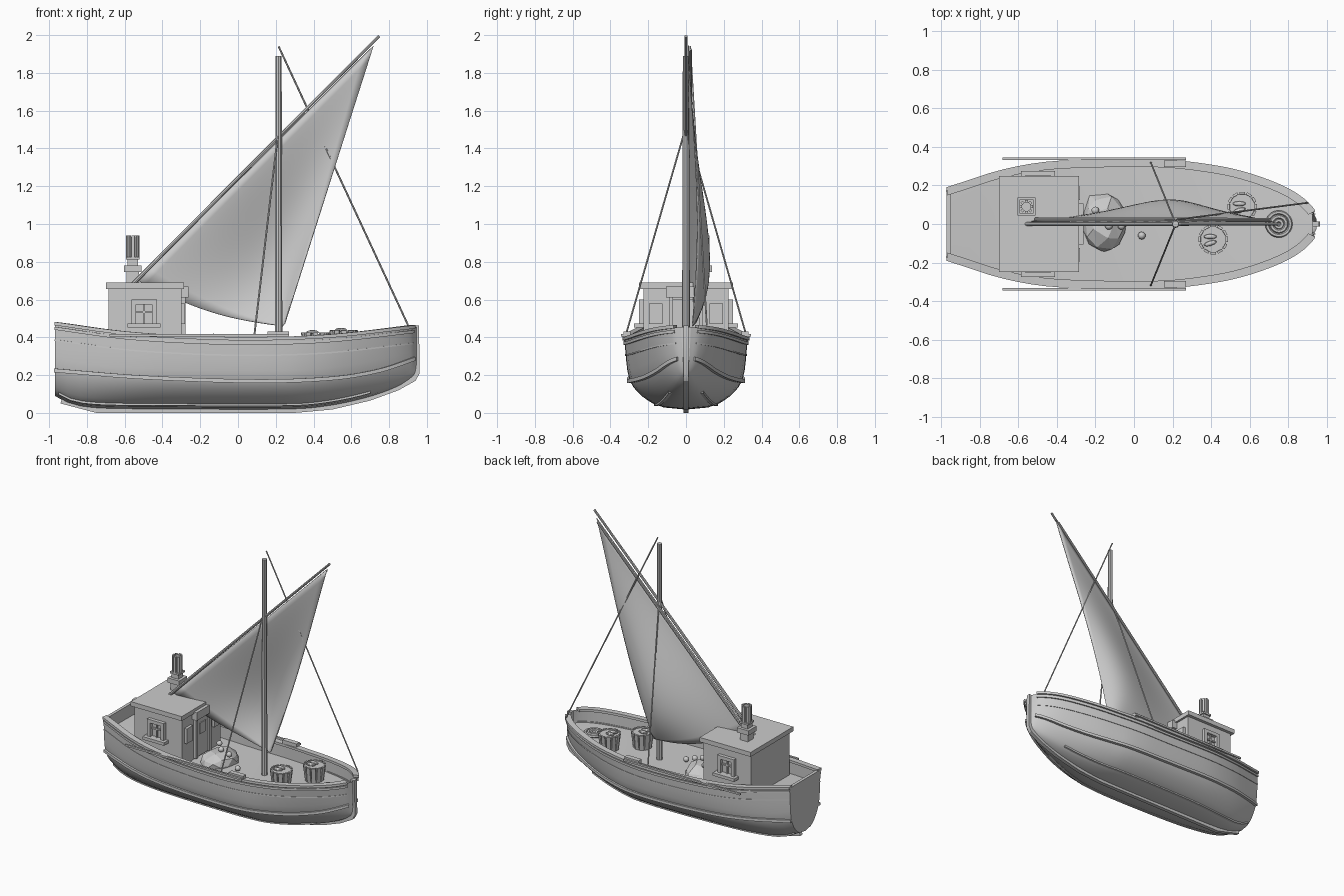
import bpy, bmesh, math, random
from mathutils import Vector, Matrix

if "Cube" in bpy.data.objects:
    bpy.data.objects.remove(bpy.data.objects["Cube"])
random.seed(4)

grey = bpy.data.materials.new("plain_grey")
grey.diffuse_color = (0.6, 0.6, 0.6, 1)
grey.use_nodes = True
grey.node_tree.nodes["Principled BSDF"].inputs["Base Color"].default_value = grey.diffuse_color

def finish(bm, name):
    bmesh.ops.recalc_face_normals(bm, faces=bm.faces)
    me = bpy.data.meshes.new(name)
    bm.to_mesh(me)
    bm.free()
    me.materials.append(grey)
    ob = bpy.data.objects.new(name, me)
    bpy.context.collection.objects.link(ob)
    return ob

def add_box(bm, x0, x1, y0, y1, z0, z1, rot=None):
    m = Matrix.Translation(((x0+x1)/2, (y0+y1)/2, (z0+z1)/2)) @ Matrix.Diagonal((x1-x0, y1-y0, z1-z0, 1))
    bmesh.ops.create_cube(bm, size=1, matrix=(rot @ m) if rot else m)

def boxes(name, items):
    bm = bmesh.new()
    for b in items:
        add_box(bm, *b)
    return finish(bm, name)

def add_tube(bm, a, b, r1, r2=None, n=8):
    a, b = Vector(a), Vector(b)
    d = b - a
    m = Matrix.Translation((a+b)/2) @ d.to_track_quat('Z', 'Y').to_matrix().to_4x4()
    bmesh.ops.create_cone(bm, cap_ends=True, segments=n, radius1=r1, radius2=r1 if r2 is None else r2, depth=d.length, matrix=m)

def tubes(name, items):
    bm = bmesh.new()
    for t in items:
        add_tube(bm, *t)
    return finish(bm, name)

def curve(*pts):
    # smooth interpolation through (x, value) points
    def slope(i):
        a, b = pts[max(i-1, 0)], pts[min(i+1, len(pts)-1)]
        return (b[1]-a[1]) / (b[0]-a[0])
    def f(x):
        i = 0
        while i < len(pts)-2 and x > pts[i+1][0]:
            i += 1
        (x0, y0), (x1, y1) = pts[i], pts[i+1]
        h = x1-x0
        t = min(max((x-x0)/h, 0), 1)
        return ((2*t**3-3*t*t+1)*y0 + (t**3-2*t*t+t)*h*slope(i) + (3*t*t-2*t**3)*y1 + (t**3-t*t)*h*slope(i+1))
    return f

# hull lines: half width, sheer, keel, rub rail height, section shape
beam = curve((-.97, .178), (-.85, .217), (-.7, .265), (-.5, .305), (-.3, .32), (0, .325), (.2, .32),
             (.45, .287), (.6, .25), (.75, .195), (.85, .14), (.92, .075), (.945, .025))
sheer = curve((-.97, .47), (-.6, .42), (-.2, .395), (.15, .39), (.5, .405), (.95, .455))
keel = curve((-.97, .09), (-.88, .045), (-.75, .025), (-.4, .02), (.3, .02), (.5, .04), (.7, .085), (.85, .14), (.945, .2))
rub = curve((-.97, .225), (-.5, .188), (.1, .168), (.5, .183), (.75, .225), (.94, .29))
shape = curve((0, 0), (.03, .36), (.13, .62), (.26, .8), (.42, .92), (.7, .975), (1, 1))

def half(x, f):
    b = min(max((x-.3)/.65, 0), 1)*.5
    return beam(x)*((1-b)*shape(f) + b*f**.8)

def stations(x0, x1, n):
    return [x0+(x1-x0)*math.sin(i/n*math.pi/2) for i in range(n+1)]

def skin(name, rows):
    bm = bmesh.new()
    g = [[bm.verts.new(p) for p in r] for r in rows]
    for a, b in zip(g, g[1:]):
        for i in range(len(a)-1):
            bm.faces.new((a[i], a[i+1], b[i+1], b[i]))
    return bm, g

XS = stations(-.97, .945, 44)
FR = [1, .85, .7, .55, .42, .33, .26, .19, .13, .08, .03, 0]
rows = []
for x in XS:
    k, s = keel(x), sheer(x)
    side = [(half(x, f), k+(s-k)*f) for f in FR]
    rows.append([(x, -y, z) for y, z in side] + [(x, y, z) for y, z in side[-2::-1]])
bm, g = skin("hull", rows)
bm.faces.new(g[0])
bm.faces.new(g[-1])
finish(bm, "hull")

# inner bulwarks and deck in one trough
rows = []
for x in stations(-.95, .925, 40):
    y, z = max(beam(x)-.022, .006), sheer(x)
    rows.append([(x, -y, z), (x, -y, z-.09), (x, 0, z-.088), (x, y, z-.09), (x, y, z)])
bm, g = skin("deck", rows)
bm.faces.new(g[0])
finish(bm, "deck_and_bulwark")
boxes("transom_top", [(-.97, -.948, -.178, .178, .44, .472)])

def rail(name, zf, out0, out1, lo, hi, x0=-.97, x1=.928, n=40):
    # rectangular strip that follows the hull on both sides
    bm = bmesh.new()
    xs = stations(x0, x1, n)
    def point(x):
        z = zf(x)
        f = min(max((z-keel(x))/(sheer(x)-keel(x)), 0), 1)
        return Vector((x, half(x, f), z))
    for s in (-1, 1):
        last = None
        for x in xs:
            p = point(x)
            t = point(min(x+.005, .94)) - point(x-.005)
            nrm = Vector((-t.y, t.x, 0)).normalized()
            ring = []
            for o, h in ((out0, lo), (out1, lo), (out1, hi), (out0, hi)):
                q = p + nrm*o
                ring.append(bm.verts.new((q.x, q.y*s, q.z+h)))
            if last:
                for i in range(4):
                    bm.faces.new((last[i], last[(i+1) % 4], ring[(i+1) % 4], ring[i]))
            else:
                bm.faces.new(ring)
            last = ring
        bm.faces.new(last)
    finish(bm, name)

rail("gunwale", sheer, -.03, .012, -.006, .012)
rail("gunwale_trim", lambda x: sheer(x)-.022, -.01, .008, -.008, .008)
rail("upper_strake", lambda x: sheer(x)-.085, -.01, .003, -.004, .004)
rail("rub_rail", rub, -.01, .016, -.01, .01)
rail("bilge_strake", lambda x: keel(x)+.025, -.01, .008, -.006, .006, -.95, .7)

# keel and stem from one outline
outline = [(.925, .462), (.958, .462), (.962, .21), (.94, .17), (.85, .12), (.7, .065), (.5, .018), (.3, 0), (-.75, 0),
           (-.94, .05), (-.93, .08), (-.7, .045), (.3, .045), (.5, .07), (.7, .12), (.85, .18), (.925, .25)]
bm = bmesh.new()
f = bm.faces.new([bm.verts.new((x, -.014, z)) for x, z in outline])
ext = bmesh.ops.extrude_face_region(bm, geom=[f])
bmesh.ops.translate(bm, vec=(0, .028, 0), verts=[v for v in ext['geom'] if isinstance(v, bmesh.types.BMVert)])
finish(bm, "keel_and_stem")

# straight fenders, cleats
boxes("side_fender", [(-.68, .27, s*.338-.007, s*.338+.007, .405, .418) for s in (-1, 1)])
boxes("gunwale_cleat", [(.155, .27, s*.312-.018, s*.312+.018, .4, .43) for s in (-1, 1)])

# cabin
boxes("cabin_body", [(-.685, -.3, -.225, .225, .3, .66)])
boxes("cabin_roof", [(-.7, -.285, -.248, .248, .657, .69)])
win = []
for s in (-1, 1):
    def w(x0, x1, z0, z1, d):
        y = sorted((s*.215, s*(.225+d)))
        win.append((x0, x1, y[0], y[1], z0, z1))
    w(-.565, -.54, .47, .6, .025)
    w(-.455, -.43, .47, .6, .025)
    w(-.54, -.455, .575, .6, .025)
    w(-.585, -.41, .452, .474, .05)
    w(-.502, -.493, .47, .58, .012)
    w(-.54, -.455, .53, .54, .012)
boxes("side_window", win)
boxes("door", [(-.31, -.29, -.07, .07, .32, .6), (-.31, -.278, -.09, -.068, .32, .62), (-.31, -.278, .068, .09, .32, .62),
               (-.31, -.262, -.105, .105, .61, .67), (-.31, -.284, -.035, .035, .48, .56)])
boxes("front_window", [(-.31, -.28, s*.16-.035, s*.16+.035, .47, .58) for s in (-1, 1)])

# chimney
CX, CY = -.557, .09
def block(r, z0, z1):
    return (CX-r, CX+r, CY-r, CY+r, z0, z1)
boxes("chimney", [block(.033, .68, .745), block(.047, .745, .78), block(.027, .78, .815), block(.036, .812, .825)])
bm = bmesh.new()
add_tube(bm, (CX, CY, .82), (CX, CY, .93), .026, .026, 8)
for i in range(8):
    r = Matrix.Translation((CX, CY, 0)) @ Matrix.Rotation(i*math.pi/4, 4, 'Z')
    add_box(bm, .022, .035, -.008, .008, .82, .94, r)
finish(bm, "chimney_pot")

# mast, yards and rigging
tubes("mast", [((.215, 0, .3), (.215, 0, 1.89), .021, .017, 10)])
tubes("yard", [((-.56, 0, .68), (.747, 0, 1.995), .011, .008, 8),
               ((-.51, .025, .7), (.705, .025, 1.925), .009, .007, 8)])
tubes("forestay", [((.215, .022, 1.94), (.9, .11, .465), .005, .005, 6)])
tubes("shroud", [((.21, s*.015, 1.465), (.087, s*.318, .415), .005, .005, 6) for s in (-1, 1)])

# billowing three-cornered sail
A, P, T = Vector((-.53, .016, .7)), Vector((.718, .016, 1.945)), Vector((.245, .035, .457))
N = 20
rows = []
for i in range(N+1):
    u = i/N
    row = []
    for j in range(N+1):
        v = j/N*.99
        p = A.lerp(P, u).lerp(T, v)
        p.y += .1*math.sin(math.pi*v**1.3)*(.35+.65*math.sin(math.pi*u))
        p.z -= .045*(1-u)**4*math.sin(math.pi*v)
        row.append(p)
    rows.append(row)
bm, g = skin("sail", rows)
sail = finish(bm, "sail")
mod = sail.modifiers.new("thickness", 'SOLIDIFY')
mod.thickness = .006

# barrels with staves and fish on top
for bx, by in ((.41, -.08), (.56, .09)):
    z = sheer(bx)-.09
    bm = bmesh.new()
    add_tube(bm, (bx, by, z), (bx, by, z+.11), .055, .07, 12)
    for i in range(12):
        r = Matrix.Translation((bx, by, z)) @ Matrix.Rotation(i*math.pi/6, 4, 'Z') @ Matrix.Translation((.062, 0, .058)) @ Matrix.Rotation(.13, 4, 'Y')
        add_box(bm, -.005, .007, -.014, .014, -.055, .06, r)
    finish(bm, "barrel")
    bm = bmesh.new()
    for k, dy in ((0, .015), (1, -.02)):
        m = Matrix.Translation((bx-.015, by+dy, z+.118)) @ Matrix.Rotation(.3*k, 4, 'Z') @ Matrix.Diagonal((.035, .013, .012, 1))
        bmesh.ops.create_uvsphere(bm, u_segments=10, v_segments=6, radius=1, matrix=m)
    finish(bm, "barrel_fish")

# coiled rope
bm = bmesh.new()
for R, z in ((.06, .352), (.038, .356), (.018, .352)):
    ring = [[(.75+(R+.011*math.cos(b))*math.cos(a), (R+.011*math.cos(b))*math.sin(a), z+.011*math.sin(b))
             for b in (k*math.pi/3 for k in range(7))] for a in (k*math.pi/10 for k in range(21))]
    g = [[bm.verts.new(p) for p in r] for r in ring]
    for a, b in zip(g, g[1:]):
        for i in range(6):
            bm.faces.new((a[i], a[i+1], b[i+1], b[i]))
bmesh.ops.remove_doubles(bm, verts=bm.verts, dist=.0005)
finish(bm, "rope_coil")

# net heap with floats
bm = bmesh.new()
bmesh.ops.create_icosphere(bm, subdivisions=2, radius=1, matrix=Matrix.Translation((-.155, .01, .305)) @ Matrix.Diagonal((.125, .155, .085, 1)))
for v in bm.verts:
    v.co += Vector([random.uniform(-.012, .012) for _ in range(3)])
finish(bm, "net_heap")
bm = bmesh.new()
for p in ((-.2, .07, .395), (-.13, -.01, .4), (-.065, -.01, .38), (.04, -.06, .325)):
    bmesh.ops.create_icosphere(bm, subdivisions=2, radius=.02, matrix=Matrix.Translation(p))
finish(bm, "net_float")

# smooth shading with sharp edges kept
for ob in bpy.data.objects:
    ob.select_set(ob.name != "net_heap")
bpy.context.view_layer.objects.active = sail
bpy.ops.object.shade_smooth_by_angle(angle=math.radians(30))
